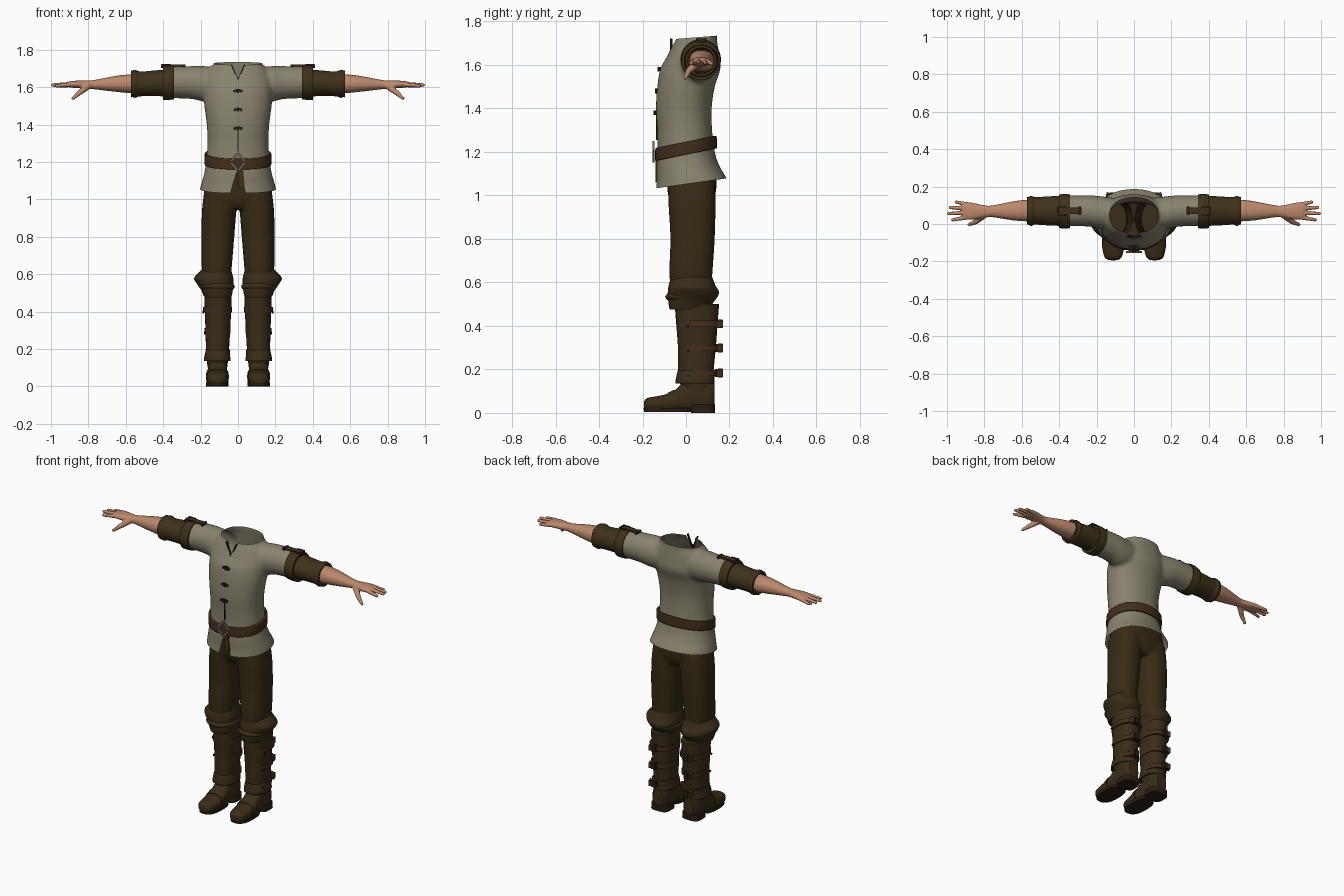
import bpy, bmesh, math
from mathutils import Vector, Matrix

if "Cube" in bpy.data.objects:
    bpy.data.objects.remove(bpy.data.objects["Cube"])


def material(name, rgb):
    m = bpy.data.materials.new(name)
    m.use_nodes = True
    m.diffuse_color = (*rgb, 1)
    m.node_tree.nodes["Principled BSDF"].inputs["Base Color"].default_value = (*rgb, 1)
    return m


LINEN = material("linen", (0.25, 0.225, 0.155))
CLOTH = material("brown cloth", (0.038, 0.024, 0.007))
LEATHER = material("boot leather", (0.042, 0.026, 0.009))
SLEEVE = material("sleeve leather", (0.048, 0.031, 0.010))
BELT = material("belt leather", (0.055, 0.028, 0.011))
TRIM = material("dark trim", (0.02, 0.013, 0.006))
STEEL = material("dull steel", (0.16, 0.15, 0.13))
SKIN = material("skin", (0.50, 0.25, 0.15))


def smooth_rings(rings, steps):
    """Catmull-Rom interpolation between the given sections."""
    out = []
    for i in range(len(rings) - 1):
        a, b, c, d = (rings[min(max(j, 0), len(rings) - 1)] for j in range(i - 1, i + 3))
        for k in range(steps):
            t = k / steps
            out.append([0.5 * (2 * q + (r - p) * t + (2 * p - 5 * q + 4 * r - s) * t * t
                               + (3 * q - p - 3 * r + s) * t ** 3) for p, q, r, s in zip(a, b, c, d)])
    return out + [list(rings[-1])]


def loft(bm, axis, rings, power=2.0, n=32, cap=True, steps=4):
    """Sections are (position, centre a, centre b, radius a, radius b)."""
    loops = []
    for t, a, b, ra, rb in smooth_rings(rings, steps):
        loop = []
        for i in range(n):
            c, s = math.cos(math.tau * i / n), math.sin(math.tau * i / n)
            u = a + ra * math.copysign(abs(c) ** (2 / power), c)
            v = b + rb * math.copysign(abs(s) ** (2 / power), s)
            loop.append(bm.verts.new({"x": (t, u, v), "y": (u, t, v), "z": (u, v, t)}[axis]))
        loops.append(loop)
    for lo, hi in zip(loops, loops[1:]):
        for i in range(n):
            bm.faces.new((lo[i], lo[(i + 1) % n], hi[(i + 1) % n], hi[i]))
    if cap:
        bm.faces.new(loops[0])
        bm.faces.new(loops[-1])
    return bm


def box(bm, centre, size, turn=0.0, axis="Y"):
    mat = Matrix.Translation(centre) @ Matrix.Rotation(turn, 4, axis) @ Matrix.Diagonal((*size, 1))
    bmesh.ops.create_cube(bm, size=1, matrix=mat)


def limb(bm, start, end, r0, r1):
    """Tapered, round-ended finger."""
    a, b = Vector(start), Vector(end)
    turn = (b - a).to_track_quat("Z", "Y").to_matrix().to_4x4()
    bmesh.ops.create_cone(bm, cap_ends=True, segments=12, radius1=r0, radius2=r1,
                          depth=(b - a).length, matrix=Matrix.Translation((a + b) / 2) @ turn)
    bmesh.ops.create_uvsphere(bm, u_segments=12, v_segments=8, radius=r1, matrix=Matrix.Translation(b))


def finish(name, bm, mat, mirror=False, thick=0, voxel=0, relax=4, trim=None, angle=40):
    bmesh.ops.recalc_face_normals(bm, faces=bm.faces)
    mesh = bpy.data.meshes.new(name)
    bm.to_mesh(mesh)
    bm.free()
    ob = bpy.data.objects.new(name, mesh)
    bpy.context.collection.objects.link(ob)
    if voxel:
        # Fuse overlapping volumes into one soft skin, then trim its openings
        rm = ob.modifiers.new("fuse", "REMESH")
        rm.mode, rm.voxel_size = "VOXEL", voxel
        sm = ob.modifiers.new("relax", "SMOOTH")
        sm.factor, sm.iterations = 0.5, relax
        dg = bpy.context.evaluated_depsgraph_get()
        fused = bpy.data.meshes.new_from_object(ob.evaluated_get(dg))
        ob.modifiers.clear()
        ob.data = fused
        if trim:
            tb = bmesh.new()
            tb.from_mesh(fused)
            trim(tb)
            tb.to_mesh(fused)
            tb.free()
    ob.data.materials.clear()
    ob.data.materials.append(mat)
    if thick:
        so = ob.modifiers.new("thickness", "SOLIDIFY")
        so.thickness, so.offset = thick, -1
    if mirror:
        ob.modifiers.new("mirror", "MIRROR").use_clip = False
    bpy.ops.object.select_all(action="DESELECT")
    ob.select_set(True)
    bpy.context.view_layer.objects.active = ob
    bpy.ops.object.shade_smooth_by_angle(angle=math.radians(angle))
    return ob


def slice_off(bm, point, normal):
    bmesh.ops.bisect_plane(bm, geom=bm.verts[:] + bm.edges[:] + bm.faces[:], plane_co=point,
                           plane_no=normal, clear_outer=True)


def notch(bm, apex, slope, up):
    """Cut a V-shaped opening in the front of the shirt."""
    for s in (1, -1):
        near = [f for f in bm.faces if f.calc_center_median().y < 0
                and abs(f.calc_center_median().x) < 0.08 and abs(f.calc_center_median().z - apex) < 0.16]
        geom = set(near) | {e for f in near for e in f.edges} | {v for f in near for v in f.verts}
        bmesh.ops.bisect_plane(bm, geom=list(geom), plane_co=(0, 0, apex), plane_no=(1, 0, -s * slope))
    gone = []
    for f in bm.faces:
        c = f.calc_center_median()
        if c.y < 0 and abs(c.x) < slope * (c.z - apex) * up:
            gone.append(f)
    bmesh.ops.delete(bm, geom=gone, context="FACES")


# Shirt: torso and short sleeves fused, with open neck, hem and cuffs
def trim_shirt(bm):
    slice_off(bm, (0, 0, 1.723), (0, -0.08, 1))
    slice_off(bm, (0, 0, 1.052), (0, 0.14, -1))
    for s in (1, -1):
        slice_off(bm, (s * 0.365, 0, 0), (s, 0, 0))
    notch(bm, 1.64, 0.42, 1)
    notch(bm, 1.17, 0.3, -1)


bm = loft(bmesh.new(), "z", [
    (0.98, 0, 0.035, 0.215, 0.18), (1.07, 0, 0.028, 0.2, 0.163), (1.13, 0, 0.01, 0.183, 0.146),
    (1.2, 0, 0, 0.17, 0.132), (1.3, 0, -0.006, 0.163, 0.126), (1.4, 0, -0.01, 0.167, 0.128),
    (1.5, 0, 0, 0.18, 0.132), (1.58, 0, 0.02, 0.185, 0.138), (1.64, 0, 0.033, 0.18, 0.12),
    (1.69, 0, 0.042, 0.16, 0.104), (1.72, 0, 0.048, 0.132, 0.094), (1.77, 0, 0.05, 0.125, 0.092)], 2.2, 48)
for s in (1, -1):
    loft(bm, "x", [(s * 0.04, 0.05, 1.61, 0.08, 0.09), (s * 0.18, 0.062, 1.618, 0.087, 0.095),
                   (s * 0.25, 0.07, 1.625, 0.083, 0.088), (s * 0.40, 0.07, 1.625, 0.083, 0.083)])
finish("shirt", bm, LINEN, voxel=0.01, relax=6, trim=trim_shirt)

# Collar edging, front clasps and seam
bm = bmesh.new()
for s in (1, -1):
    box(bm, (s * 0.019, -0.067, 1.682), (0.006, 0.012, 0.085), s * 0.4)
for z, y in ((1.58, -0.12), (1.48, -0.133), (1.38, -0.14)):
    for s in (1, -1):
        box(bm, (s * 0.014, y, z), (0.02, 0.012, 0.014), s * 0.35)
    box(bm, (0, y - 0.002, z), (0.012, 0.016, 0.022))
box(bm, (0, -0.134, 1.315), (0.005, 0.008, 0.12))
finish("shirt_clasps", bm, TRIM)

# Tilted belt and diamond buckle
bm = loft(bmesh.new(), "z", [(1.188, 0, 0, 0.178, 0.142), (1.217, 0, 0, 0.179, 0.142),
                             (1.246, 0, 0, 0.178, 0.141)], 2.2, 48, cap=False)
bmesh.ops.transform(bm, verts=bm.verts, matrix=Matrix(((1, 0, 0, 0), (0, 1, 0, 0), (0, 0.2, 1, 0), (0, 0, 0, 1))))
finish("belt", bm, BELT, thick=0.012)
bm = bmesh.new()
for sx in (1, -1):
    for sz in (1, -1):
        box(bm, (sx * 0.02, -0.15, 1.2 + sz * 0.024), (0.055, 0.01, 0.012), sx * sz * 0.88)
finish("belt_buckle", bm, STEEL)
bm = bmesh.new()
box(bm, (0.015, -0.135, 1.12), (0.032, 0.01, 0.12), -0.1)
finish("belt_tail", bm, BELT)


# Trousers: hips and legs fused, open at the waist
bm = loft(bmesh.new(), "z", [(0.95, 0, 0.026, 0.15, 0.085), (1.0, 0, 0.026, 0.18, 0.108),
                             (1.08, 0, 0.026, 0.178, 0.115), (1.2, 0, 0.01, 0.158, 0.115)], 2.4, 40)
for s in (1, -1):
    loft(bm, "z", [(0.5, s * 0.108, 0.03, 0.06, 0.08), (0.62, s * 0.114, 0.022, 0.079, 0.098),
                   (0.8, s * 0.108, 0.03, 0.088, 0.102), (0.95, s * 0.1, 0.028, 0.092, 0.108),
                   (1.05, s * 0.09, 0.026, 0.09, 0.108)], 2.3)
finish("trousers", bm, CLOTH, voxel=0.01, trim=lambda b: slice_off(b, (0, 0, 1.14), (0, 0, 1)))

# Knee cuffs with a pointed outer flare
bm = loft(bmesh.new(), "z", [
    (0.475, 0.108, 0.01, 0.07, 0.085), (0.5, 0.11, 0.02, 0.08, 0.1), (0.55, 0.115, 0.034, 0.09, 0.118),
    (0.585, 0.116, 0.028, 0.09, 0.108), (0.63, 0.112, 0.026, 0.072, 0.092)], 2.2, 40)
for v in bm.verts:
    side = max(0, (v.co.x - 0.15) / 0.055) * max(0, 1 - abs(v.co.z - 0.58) / 0.07)
    v.co.x += 0.028 * min(side, 1.2)
finish("knee_cuffs", bm, LEATHER, mirror=True)
bm = loft(bmesh.new(), "z", [(0.52, 0.11, 0.02, 0.086, 0.108), (0.535, 0.112, 0.024, 0.095, 0.12),
                             (0.55, 0.112, 0.026, 0.086, 0.11)], 2.2, 40, cap=False)
finish("knee_folds", bm, LEATHER, mirror=True)

# Boot shafts, ankle hems, buckled straps and studs
bm = loft(bmesh.new(), "z", [
    (0.1, 0.11, 0.055, 0.052, 0.07), (0.17, 0.11, 0.045, 0.06, 0.08), (0.3, 0.108, 0.05, 0.066, 0.087),
    (0.42, 0.107, 0.05, 0.071, 0.096), (0.5, 0.107, 0.05, 0.073, 0.102)], 2.3)
finish("boot_shafts", bm, LEATHER, mirror=True)
bm = loft(bmesh.new(), "z", [(0.135, 0.111, 0.042, 0.071, 0.09), (0.155, 0.111, 0.042, 0.07, 0.089),
                             (0.195, 0.11, 0.045, 0.062, 0.083)], 2.3, cap=False)
finish("ankle_hems", bm, LEATHER, mirror=True, thick=0.01)
straps, buckles = bmesh.new(), bmesh.new()
for z, grow in ((0.41, 0.008), (0.298, 0), (0.183, -0.005)):
    loft(straps, "z", [(z - 0.014, 0.109, 0.058, 0.07 + grow, 0.092 + grow),
                       (z + 0.014, 0.109, 0.058, 0.07 + grow, 0.092 + grow)], 2.3, steps=1)
    box(straps, (0.135, 0.152, z), (0.03, 0.03, 0.036), 0.3, "Z")
    box(buckles, (0.115, 0.158, z), (0.03, 0.02, 0.04))
    box(buckles, (0.178 + grow, 0.01, z - 0.012), (0.006, 0.012, 0.012), 0.6, "X")
finish("boot_straps", straps, BELT, mirror=True)
finish("boot_buckles", buckles, TRIM, mirror=True)

# Feet with soles, heels and instep bands
bm = loft(bmesh.new(), "y", [
    (-0.193, 0.112, 0.036, 0.025, 0.018), (-0.175, 0.112, 0.039, 0.047, 0.03),
    (-0.12, 0.111, 0.043, 0.058, 0.036), (-0.06, 0.11, 0.052, 0.056, 0.046),
    (-0.01, 0.11, 0.074, 0.052, 0.066), (0.06, 0.11, 0.082, 0.052, 0.074),
    (0.11, 0.11, 0.08, 0.048, 0.072), (0.13, 0.11, 0.08, 0.034, 0.06)], 2.6)
finish("boot_feet", bm, LEATHER, mirror=True)
bm = loft(bmesh.new(), "z", [(0.003, 0.111, -0.085, 0.06, 0.108), (0.022, 0.111, -0.085, 0.061, 0.11)], 2.5, steps=1)
loft(bm, "z", [(0, 0.11, 0.078, 0.06, 0.056), (0.04, 0.11, 0.078, 0.058, 0.055)], 3.5, steps=1)
finish("boot_soles", bm, TRIM, mirror=True)
bm = loft(bmesh.new(), "y", [(-0.085, 0.11, 0.048, 0.061, 0.044), (-0.055, 0.11, 0.055, 0.061, 0.051)], 2.6, steps=1)
finish("instep_bands", bm, LEATHER, mirror=True)

# Arm bands and lower sleeves
bm = loft(bmesh.new(), "x", [(0.342, 0.068, 1.625, 0.09, 0.09), (0.37, 0.068, 1.625, 0.093, 0.093),
                             (0.40, 0.068, 1.622, 0.09, 0.09)])
finish("arm_bands", bm, SLEEVE, mirror=True)
bm = loft(bmesh.new(), "x", [
    (0.39, 0.07, 1.622, 0.08, 0.072), (0.45, 0.07, 1.621, 0.078, 0.068), (0.51, 0.07, 1.618, 0.074, 0.066),
    (0.55, 0.07, 1.618, 0.074, 0.07), (0.572, 0.07, 1.618, 0.073, 0.072)], cap=False)
finish("lower_sleeves", bm, SLEEVE, mirror=True, thick=0.012)
bm = loft(bmesh.new(), "x", [(0.535, 0.07, 1.618, 0.075, 0.069), (0.55, 0.07, 1.618, 0.08, 0.075),
                             (0.565, 0.07, 1.618, 0.075, 0.071)], cap=False)
finish("sleeve_folds", bm, SLEEVE, mirror=True)

# Shoulder straps and their buckles
bm = bmesh.new()
box(bm, (0.345, 0.07, 1.716), (0.13, 0.034, 0.01))
finish("shoulder_straps", bm, BELT, mirror=True)
bm = bmesh.new()
for x in (0.29, 0.405):
    box(bm, (x, 0.07, 1.712), (0.012, 0.045, 0.02))
for y in (0.05, 0.09):
    box(bm, (0.385, y, 1.718), (0.05, 0.008, 0.01))
finish("shoulder_buckles", bm, TRIM, mirror=True)

# Forearms and hands fused into one skin
bm = loft(bmesh.new(), "x", [
    (0.48, 0.07, 1.618, 0.058, 0.05), (0.57, 0.072, 1.618, 0.058, 0.05), (0.65, 0.07, 1.618, 0.05, 0.043),
    (0.76, 0.068, 1.614, 0.031, 0.026), (0.80, 0.067, 1.614, 0.033, 0.022), (0.86, 0.068, 1.615, 0.045, 0.02),
    (0.9, 0.07, 1.615, 0.046, 0.016), (0.915, 0.07, 1.614, 0.04, 0.012)], 2.2)
for base, tip in (((0.89, 0.036, 1.615), (0.97, 0.022, 1.607)), ((0.89, 0.06, 1.617), (0.991, 0.056, 1.612)),
                  ((0.89, 0.083, 1.616), (0.983, 0.088, 1.61)), ((0.88, 0.103, 1.613), (0.95, 0.117, 1.606))):
    limb(bm, base, tip, 0.0125, 0.009)
limb(bm, (0.8, 0.05, 1.608), (0.845, 0.012, 1.572), 0.02, 0.014)
limb(bm, (0.845, 0.012, 1.572), (0.882, -0.003, 1.541), 0.014, 0.009)
finish("arms_and_hands", bm, SKIN, mirror=True, voxel=0.004, relax=3,
       trim=lambda b: slice_off(b, (0.5, 0, 0), (-1, 0, 0)))
